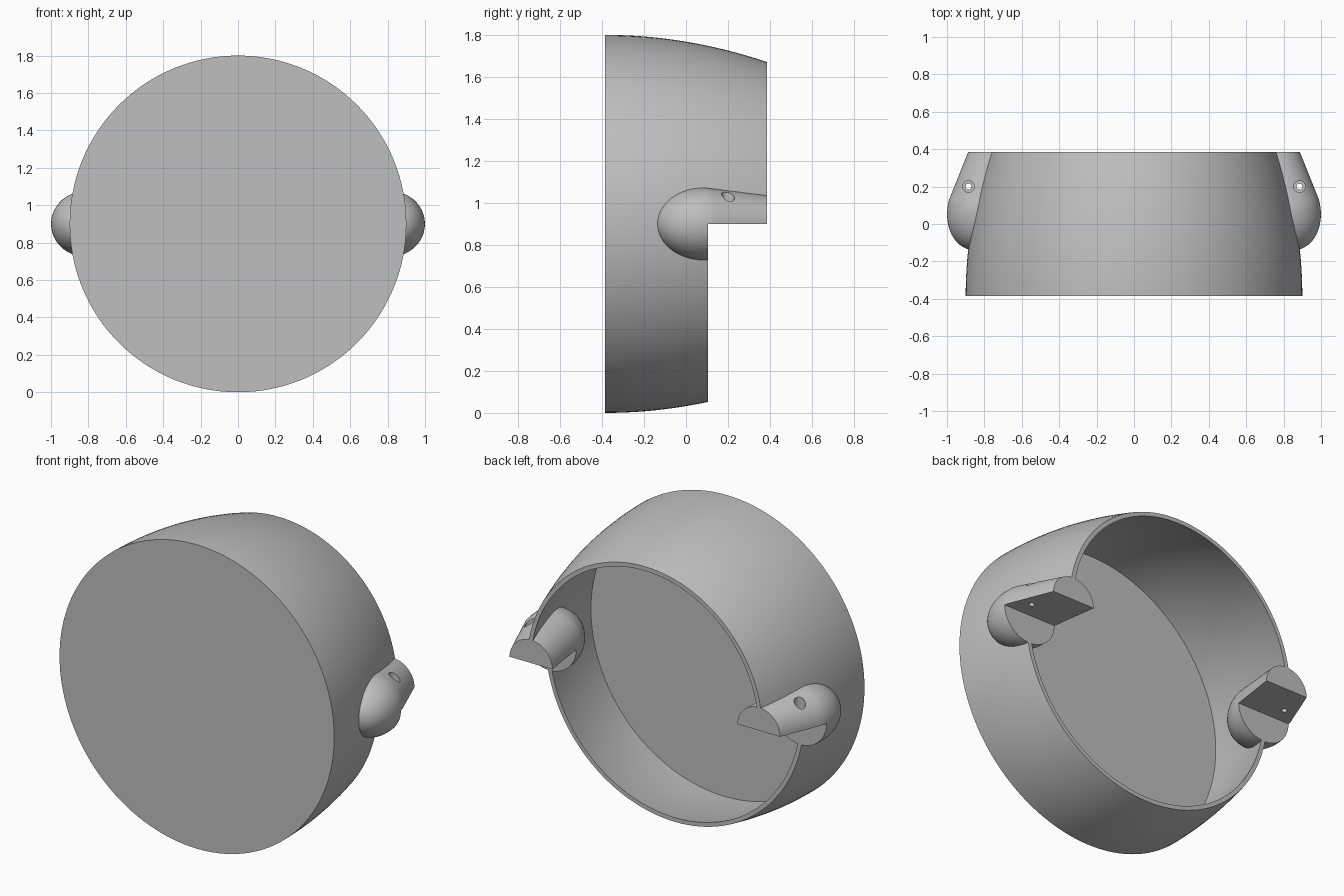
import bpy, bmesh, math
from mathutils import Vector, Matrix

if "Cube" in bpy.data.objects:
    bpy.data.objects.remove(bpy.data.objects["Cube"])

MID = 0.9                    # height of the main axis
FRONT, BACK, STEP = -0.385, 0.385, 0.105
WALL = 0.025

grey = bpy.data.materials.new("plain grey")
grey.use_nodes = True
grey.diffuse_color = (0.52, 0.52, 0.52, 1)
grey.node_tree.nodes["Principled BSDF"].inputs["Base Color"].default_value = (0.52, 0.52, 0.52, 1)


def finish(name, bm):
    mesh = bpy.data.meshes.new(name)
    bmesh.ops.recalc_face_normals(bm, faces=bm.faces)
    bm.to_mesh(mesh)
    bm.free()
    mesh.materials.append(grey)
    ob = bpy.data.objects.new(name, mesh)
    bpy.context.collection.objects.link(ob)
    return ob


def lathe(name, profile, steps, matrix):
    """Spin (radius, y) points around the y axis."""
    bm = bmesh.new()
    verts = [bm.verts.new((r, y, 0)) for r, y in profile]
    edges = [bm.edges.new(pair) for pair in zip(verts, verts[1:])]
    bmesh.ops.spin(bm, geom=verts + edges, cent=(0, 0, 0), axis=(0, 1, 0),
                   angle=math.tau, steps=steps)
    bmesh.ops.remove_doubles(bm, verts=bm.verts, dist=1e-5)
    bm.transform(matrix)
    return finish(name, bm)


def box(name, low, high):
    bm = bmesh.new()
    bmesh.ops.create_cube(bm, size=1)
    low, high = Vector(low), Vector(high)
    bm.transform(Matrix.Translation((low + high) / 2) @ Matrix.Diagonal((*(high - low), 1)))
    return finish(name, bm)


def cut(ob, cutter):
    mod = ob.modifiers.new("cut", "BOOLEAN")
    mod.operation, mod.solver, mod.object = "DIFFERENCE", "EXACT", cutter
    bpy.ops.object.select_all(action="DESELECT")
    ob.select_set(True)
    bpy.context.view_layer.objects.active = ob
    bpy.ops.object.modifier_apply(modifier=mod.name)


def smooth(ob):
    bpy.ops.object.select_all(action="DESELECT")
    ob.select_set(True)
    bpy.context.view_layer.objects.active = ob
    bpy.ops.object.shade_smooth_by_angle(angle=math.radians(30))


# Cutters: the lower rear notch and everything behind the back plane
notch = box("notch_cutter", (-2, STEP, -1), (2, 2, MID))
rear = box("rear_cutter", (-2, BACK, -1), (2, 2, 3))
cutters = [notch, rear]

# Shell: thin bulging cup, closed at the front and open at the back
def shell_radius(y):
    return 0.9 - (y - FRONT) ** 2 / 4.6

ys = [FRONT + (BACK - FRONT) * i / 16 for i in range(17)]
floor = FRONT + WALL
inner = [floor + (BACK - floor) * i / 16 for i in range(17)]
profile = [(0, FRONT)] + [(shell_radius(y), y) for y in ys]
profile += [(shell_radius(y) - WALL, y) for y in reversed(inner)] + [(0, floor)]
shell = lathe("shell", profile, 128, Matrix.Translation((0, 0, MID)))
cut(shell, notch)
smooth(shell)

# Side pods: rounded nose running into a slim cone, leaning inward to the back
POD_R, NOSE = 0.173, 0.23
pod_profile = []
for i in range(17):
    a = math.pi / 2 * i / 16
    pod_profile.append((POD_R * math.sin(a), -NOSE * math.cos(a)))
pod_profile += [(POD_R - 0.12 * t, t) for t in (0.03, 0.15, 0.3, 0.5)] + [(0, 0.5)]

for side, label in ((1, "left"), (-1, "right")):
    place = Matrix.Translation((side * 0.822, 0.085, MID)) @ Matrix.Rotation(side * math.radians(15), 4, "Z")
    pod = lathe(label + "_pod", pod_profile, 64, place)
    # Stepped screw hole: wide pocket above, narrow bore below
    upright = Matrix.Translation((side * 0.885, 0.2, 0)) @ Matrix.Rotation(math.pi / 2, 4, "X")
    hole = lathe(label + "_hole_cutter",
                 [(0, 0.8), (0.016, 0.8), (0.016, 0.96), (0.031, 0.96), (0.031, 1.2), (0, 1.2)],
                 32, upright)
    cutters.append(hole)
    for cutter in (notch, rear, hole):
        cut(pod, cutter)
    smooth(pod)

for cutter in cutters:
    bpy.data.objects.remove(cutter)
